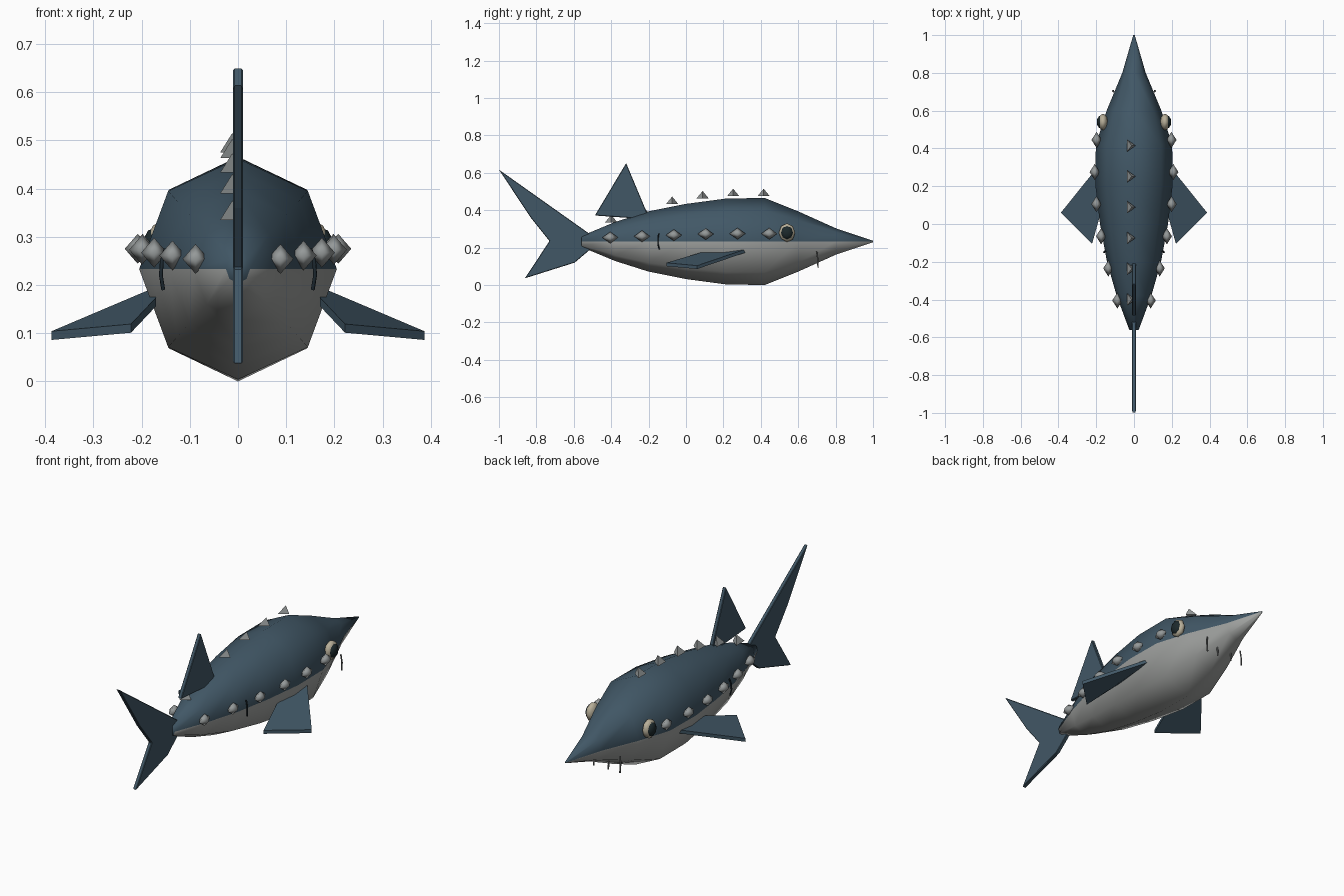
import bpy, bmesh, math
from mathutils import Vector

if "Cube" in bpy.data.objects:
    bpy.data.objects.remove(bpy.data.objects["Cube"])


def material(name, rgb):
    m = bpy.data.materials.new(name)
    m.diffuse_color = (*rgb, 1)
    m.use_nodes = True
    m.node_tree.nodes["Principled BSDF"].inputs["Base Color"].default_value = m.diffuse_color
    return m


SLATE = material("slate_blue", (0.053, 0.096, 0.133))
BELLY = material("belly_grey", (0.34, 0.35, 0.34))
PLATE = material("plate_grey", (0.30, 0.32, 0.32))
CREAM = material("eye_cream", (0.48, 0.43, 0.32))
BLACK = material("eye_black", (0.012, 0.022, 0.025))
DARK = material("gill_dark", (0.012, 0.022, 0.03))
BARBEL = material("barbel_grey", (0.17, 0.18, 0.18))


def finish(name, bm, *mats, smooth=False):
    bmesh.ops.recalc_face_normals(bm, faces=bm.faces)
    for f in bm.faces:
        f.smooth = smooth
    me = bpy.data.meshes.new(name)
    bm.to_mesh(me)
    bm.free()
    for m in mats:
        me.materials.append(m)
    ob = bpy.data.objects.new(name, me)
    bpy.context.collection.objects.link(ob)
    return ob


def slab(name, points, offset, bevel=0.003):
    """Thin fin: an outline given thickness along the offset vector."""
    bm = bmesh.new()
    off = Vector(offset)
    face = bm.faces.new([bm.verts.new(Vector(p) - off / 2) for p in points])
    ext = bmesh.ops.extrude_face_region(bm, geom=[face])
    bmesh.ops.translate(bm, vec=off, verts=[v for v in ext["geom"] if isinstance(v, bmesh.types.BMVert)])
    ob = finish(name, bm, SLATE)
    if bevel:
        mod = ob.modifiers.new("bevel", "BEVEL")
        mod.width = bevel
        mod.segments = 1
    return ob


def ellipsoid(name, loc, size, mat, segs, rings, smooth=True):
    """Low-poly ball whose pole axis lies along x."""
    bm = bmesh.new()
    bmesh.ops.create_uvsphere(bm, u_segments=segs, v_segments=rings, radius=1)
    for v in bm.verts:
        x, y, z = v.co
        v.co = Vector((z * size[0], x * size[1], y * size[2])) + Vector(loc)
    return finish(name, bm, mat, smooth=smooth)


def tube(name, pts, radius, mat):
    cu = bpy.data.curves.new(name, "CURVE")
    cu.dimensions = "3D"
    cu.bevel_depth = radius
    cu.bevel_resolution = 1
    cu.use_fill_caps = True
    sp = cu.splines.new("POLY")
    sp.points.add(len(pts) - 1)
    for p, co in zip(sp.points, pts):
        p.co = (*co, 1)
    cu.materials.append(mat)
    ob = bpy.data.objects.new(name, cu)
    bpy.context.collection.objects.link(ob)
    return ob


# Body: eight-sided sections lofted along y, belly coloured below mid height
MID = 0.233
SECTIONS = [(-0.56, 0.029, 0.025), (-0.38, 0.104, 0.092), (-0.2, 0.161, 0.143),
            (0, 0.201, 0.180), (0.21, 0.229, 0.205), (0.42, 0.233, 0.202),
            (0.6, 0.161, 0.145), (0.8, 0.071, 0.062), (1.0, 0.004, 0.004)]
bm = bmesh.new()
loops = []
for y, rz, rx in SECTIONS:
    loops.append([bm.verts.new((rx * math.cos(a), y, MID + rz * math.sin(a)))
                  for a in [i * math.pi / 4 for i in range(8)]])
for a, b in zip(loops, loops[1:]):
    for i in range(8):
        j = (i + 1) % 8
        bm.faces.new((a[i], a[j], b[j], b[i])).material_index = int(i >= 4)
bm.faces.new(loops[0])
bm.faces.new(loops[-1])
body = finish("body", bm, SLATE, BELLY, smooth=True)

# Tail fin and dorsal fin
slab("tail_fin", [(0, y, z) for y, z in
                  [(-1, 0.617), (-0.51, 0.27), (-0.48, 0.233), (-0.51, 0.192), (-0.595, 0.12),
                   (-0.862, 0.036), (-0.73, 0.235), (-0.83, 0.36)]], (0.02, 0, 0))
slab("dorsal_fin", [(0, y, z) for y, z in
                    [(-0.487, 0.372), (-0.32, 0.652), (-0.208, 0.385), (-0.25, 0.355)]], (0.02, 0, 0))

for s, side in ((1, "right"), (-1, "left")):
    # Pectoral fin
    slab(f"pectoral_fin_{side}",
         [(s * 0.17, 0.33, 0.187), (s * 0.387, 0.06, 0.095), (s * 0.222, -0.105, 0.110),
          (s * 0.17, 0.08, 0.165)], (0, 0, 0.018), 0)
    # Row of side plates
    for i, (x, z) in enumerate([(0.088, 0.254), (0.136, 0.261), (0.174, 0.267),
                                (0.199, 0.273), (0.208, 0.275), (0.198, 0.275)]):
        ellipsoid(f"side_plate_{side}_{i}", (s * x, -0.405 + 0.17 * i, z),
                  (0.027, 0.043, 0.031), PLATE, 4, 2)
    # Eye with dark pupil
    ellipsoid(f"eye_{side}", (s * 0.164, 0.54, 0.28), (0.025, 0.044, 0.05), CREAM, 8, 6)
    ellipsoid(f"pupil_{side}", (s * 0.176, 0.54, 0.28), (0.021, 0.034, 0.038), BLACK, 8, 6)
    # Side slit and chin barbels
    tube(f"side_slit_{side}", [(s * x, y, z) for x, y, z in
                               [(0.150, -0.146, 0.275), (0.158, -0.15, 0.25),
                                (0.160, -0.15, 0.22), (0.155, -0.143, 0.19)]], 0.004, DARK)
    for k, (x, top) in enumerate([(0.04, 0.16), (0.108, 0.18)]):
        tube(f"barbel_{side}_{k}", [(s * x, 0.70, top), (s * (x + 0.004), 0.704, 0.14),
                                    (s * (x + 0.002), 0.706, 0.095)], 0.004, BARBEL)

# Row of three-sided back plates
for i, z in enumerate([0.335, 0.39, 0.433, 0.463, 0.475, 0.475]):
    y = -0.4 + 0.163 * i
    bm = bmesh.new()
    a, b, c, top = [bm.verts.new(p) for p in
                    [(-0.037, y - 0.033, z), (-0.037, y + 0.033, z), (0.008, y, z), (-0.012, y, z + 0.04)]]
    for f in ((a, b, c), (a, b, top), (b, c, top), (c, a, top)):
        bm.faces.new(f)
    finish(f"back_plate_{i}", bm, PLATE)
